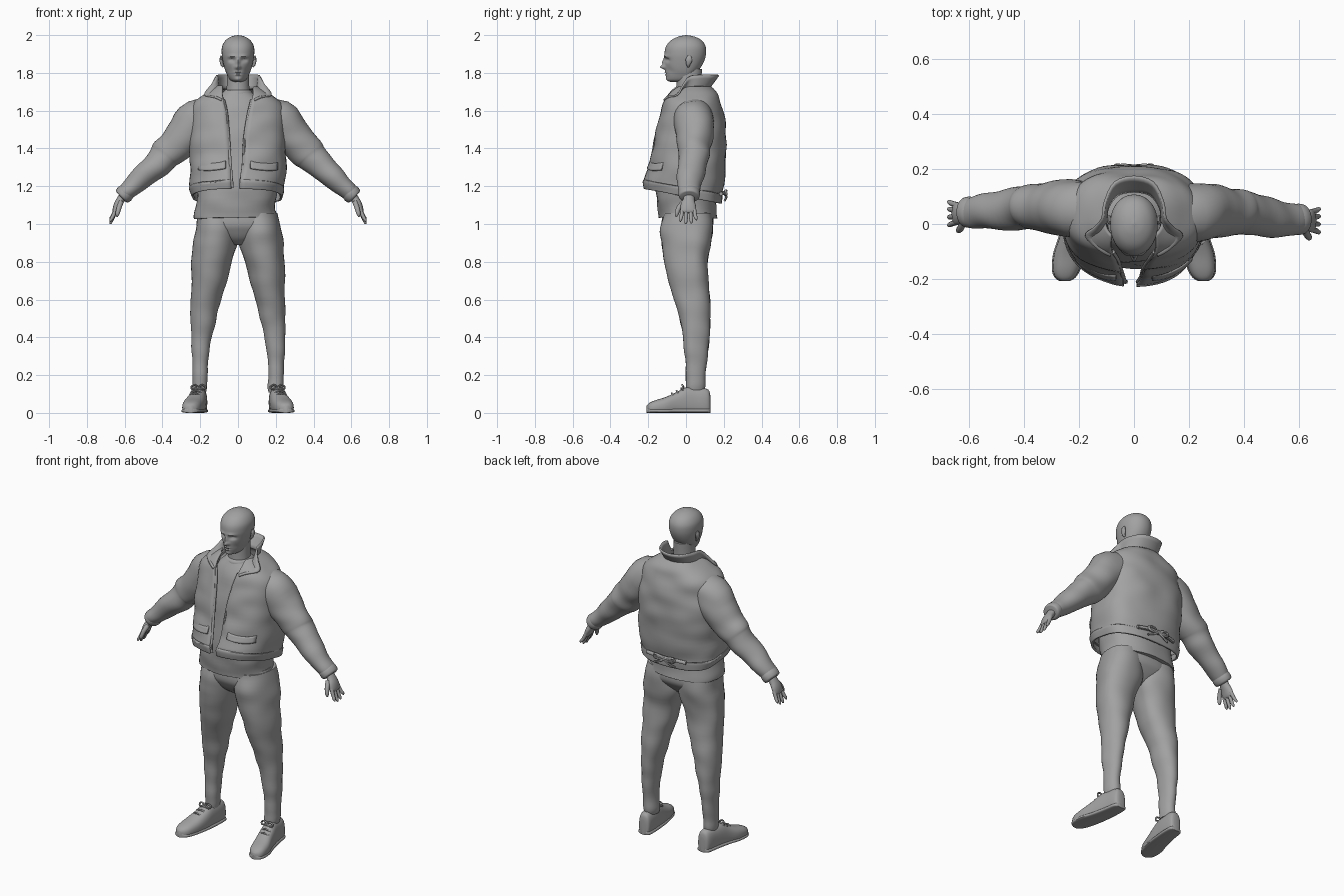
import bpy, bmesh, math
from mathutils import Vector, noise

grey = bpy.data.materials.new("plain_grey")
grey.diffuse_color = (0.36, 0.36, 0.36, 1)


def resample(rows, k):
    """Catmull-Rom interpolation of rows of numbers, k steps per span."""
    out = []
    for i in range(len(rows) - 1):
        p0, p1, p2, p3 = (rows[max(i - 1, 0)], rows[i], rows[i + 1], rows[min(i + 2, len(rows) - 1)])
        for s in range(k):
            t = s / k
            out.append([0.5 * (2 * b + (c - a) * t + (2 * a - 5 * b + 4 * c - d) * t * t
                               + (3 * b - a - 3 * c + d) * t ** 3) for a, b, c, d in zip(p0, p1, p2, p3)])
    return out + [list(rows[-1])]


def skin(name, rings, closed=True, caps=True, thick=0, wrinkle=0):
    bm = bmesh.new()
    vs = [[bm.verts.new(p) for p in r] for r in rings]
    n = len(rings[0])
    for a, b in zip(vs, vs[1:]):
        for j in range(n if closed else n - 1):
            m = (j + 1) % n
            bm.faces.new((a[j], a[m], b[m], b[j]))
    if caps and closed:
        bm.faces.new(vs[0])
        bm.faces.new(vs[-1])
    bmesh.ops.recalc_face_normals(bm, faces=bm.faces)
    if wrinkle:  # soft cloth folds
        bm.normal_update()
        for v in bm.verts:
            q = Vector((v.co.x * 7, v.co.y * 7, v.co.z * 12))
            v.co += v.normal * wrinkle * noise.noise(q)
    me = bpy.data.meshes.new(name)
    bm.to_mesh(me)
    bm.free()
    me.materials.append(grey)
    ob = bpy.data.objects.new(name, me)
    bpy.context.collection.objects.link(ob)
    if thick:
        mod = ob.modifiers.new("thickness", "SOLIDIFY")
        mod.thickness, mod.offset = thick, 0
    return ob


def sp(v, p):
    return math.copysign(abs(v) ** p, v)


def loft(name, rows, cy, e=2.3, n=40, k=4, **kw):
    """Upright loft. Row: z, centre x, half width, front y, back y[, right gap, left gap, tilt]."""
    rings, p = [], 2 / e
    for r in resample(rows, k):
        z, cx, a, yf, yb = r[:5]
        a = max(a, 0.001)
        gr, gl, tilt = r[5:] if len(r) > 5 else (0, 0, 0)
        t0, t1 = (math.asin(min(1, max(0, g / a) ** (1 / p))) for g in (gr, gl))
        span, ring = 2 * math.pi - t0 - t1, []
        for j in range(n):
            t = t0 + span * j / (n - 1 if len(r) > 5 else n)
            c = sp(math.cos(t), p)
            y = cy - c * (cy - yf if c > 0 else yb - cy)
            ring.append(Vector((cx + a * sp(math.sin(t), p), y, z - tilt * y)))
        rings.append(ring)
    return skin(name, rings, **kw)


def tube(name, rows, ref=(0, 1, 0), n=16, k=4, **kw):
    """Tube along a path. Row: x, y, z, radius across, radius along ref."""
    rs = resample(rows, k)
    rings = []
    for i, r in enumerate(rs):
        t = (Vector(rs[min(i + 1, len(rs) - 1)][:3]) - Vector(rs[max(i - 1, 0)][:3])).normalized()
        u = t.cross(Vector(ref)).normalized()
        v = u.cross(t)
        rings.append([Vector(r[:3]) + u * r[3] * math.cos(2 * math.pi * j / n)
                      + v * r[4] * math.sin(2 * math.pi * j / n) for j in range(n)])
    return skin(name, rings, **kw)


def cord(name, pts, r, ref=(0, 1, 0)):
    return tube(name, [(*p, r, r) for p in pts], ref, n=8, k=3)


def shoe_part(name, rows, s, grow, top):
    """Flat-bottomed shoe shape. Row: y, centre x, half width, height (capped at top)."""
    rings = []
    for y, x, w, h in resample(rows, 4):
        h = min(h, top)
        ring = []
        for j in range(28):
            t = 2 * math.pi * j / 28
            c, d = math.cos(t), math.sin(t)
            ring.append(Vector((s * x + (w + grow) * sp(c, .75), y, .42 * h + sp(d, .85 if d > 0 else .5) * h * (.58 if d > 0 else .42))))
        rings.append(ring)
    return skin(name, rings)


# Head, with the face pushed in and out by soft bumps
head = loft("head", [(1.752, 0, .02, -.08, -.03), (1.762, 0, .042, -.098, 0), (1.79, 0, .058, -.106, .04),
                     (1.82, 0, .07, -.109, .072), (1.86, 0, .08, -.112, .095), (1.9, 0, .086, -.114, .106),
                     (1.94, 0, .084, -.106, .104), (1.972, 0, .066, -.08, .083), (1.992, 0, .036, -.04, .045),
                     (2.0, 0, .002, 0, .004)], 0, 2.1, n=96, k=6)
bumps = [(0, 1.855, .009, .02, -.015), (0, 1.83, .014, .01, -.026), (0, 1.797, .018, .003, .005),
         (0, 1.804, .018, .004, -.006), (0, 1.789, .016, .004, -.006), (0, 1.766, .02, .01, -.006)]
for s in (-1, 1):
    bumps += [(s * .033, 1.868, .016, .009, .017), (s * .03, 1.888, .022, .006, -.007),
              (s * .033, 1.865, .009, .004, -.007), (s * .045, 1.81, .015, .02, .005)]
for v in head.data.vertices:
    if v.co.y < -.02:
        x, z = v.co.x, v.co.z
        v.co.y += sum(d * math.exp(-((x - bx) / sx) ** 2 - ((z - bz) / sz) ** 2) for bx, bz, sx, sz, d in bumps)
loft("neck", [(1.62, 0, .07, -.06, .09), (1.72, 0, .06, -.05, .08), (1.82, 0, .058, -.05, .085)], .01, 2)

# Shirt with round neckline and loose hem
loft("shirt", [(1.03, -.015, .215, -.145, .168), (1.04, -.015, .216, -.148, .166), (1.1, -.012, .214, -.152, .16),
               (1.2, 0, .212, -.16, .155), (1.4, 0, .2, -.142, .15), (1.55, 0, .18, -.12, .14),
               (1.65, 0, .125, -.088, .12), (1.695, 0, .074, -.064, .09), (1.705, 0, .064, -.056, .084)],
     .01, wrinkle=.01)
loft("shirt_neckband", [(1.685, 0, .08, -.068, .092), (1.7, 0, .074, -.065, .09), (1.71, 0, .064, -.056, .084)], .01, 2)

# Open jacket body
jacket = [(1.145, -.005, .236, -.212, .185, .014, .03, .2), (1.185, -.005, .246, -.216, .188, .014, .032, .18),
          (1.2, -.005, .243, -.211, .185, .016, .034, .16), (1.3, 0, .25, -.192, .203, .027, .04, .03),
          (1.4, 0, .25, -.172, .21, .03, .045, 0), (1.5, 0, .25, -.152, .205, .04, .052, 0),
          (1.58, 0, .245, -.132, .19, .055, .06, 0), (1.645, 0, .222, -.115, .177, .07, .075, 0),
          (1.69, 0, .165, -.092, .16, .08, .082, 0), (1.725, 0, .104, -.06, .125, .08, .08, 0)]
loft("jacket_body", jacket, .03, 2.5, n=72, k=5, thick=.012, wrinkle=.01, closed=False)


def chest(x, z, lift):
    """Point lifted off the front of the jacket."""
    r = min(resample(jacket, 12), key=lambda q: abs(q[0] - z))
    c = max(0, 1 - (abs(x - r[1]) / r[2]) ** 2.5) ** .4
    y = .03 - c * (.03 - r[3]) - lift
    return Vector((x, y, z - r[7] * y))


for s, side in ((-1, "left"), (1, "right")):
    # Pocket flaps and front edge
    skin(side + "_pocket_flap", [[chest(s * (.065 + .145 * i / 10), 1.277 - .008 * i / 10 + .01 * abs(i / 5 - 1) ** 3
                                        + .045 * j / 4, .004 + .009 * (1 - j / 4)) for i in range(11)]
                                 for j in range(5)], closed=False, thick=.008)
    edge = [(1.15, .014, .03), (1.2, .016, .034), (1.3, .027, .04), (1.45, .035, .05), (1.58, .055, .06), (1.66, .074, .077)]
    cord(side + "_front_edge", [chest(s * (r if s > 0 else l), z, -.002) for z, r, l in edge], .008)

# Wide collar with spread points
half = [(0, .118, 1.715, 0, .172, 1.788), (.06, .105, 1.715, .07, .15, 1.79), (.095, .06, 1.71, .105, .08, 1.79),
        (.1, .01, 1.7, .115, .02, 1.782), (.095, -.03, 1.69, .145, -.015, 1.735), (.09, -.055, 1.68, .178, -.045, 1.685),
        (.085, -.075, 1.67, .125, -.098, 1.672), (.077, -.088, 1.662, .088, -.118, 1.655)]
full = [(-r[0], r[1], r[2], -r[3], r[4], r[5]) for r in half[:0:-1]] + half
skin("collar", [[Vector(r[:3]).lerp(Vector(r[3:]), j / 4) for j in range(5)] for r in resample(full, 4)],
     closed=False, thick=.01)

# Tied strap at the back of the hem
cord("back_strap", [(-.13, .185, 1.16), (-.06, .2, 1.165), (0, .205, 1.165), (.06, .2, 1.165), (.13, .185, 1.16)], .011)
for s, side in ((-1, "left"), (1, "right")):
    cord(side + "_strap_loop", [(0, .2, 1.16), (s * .03, .213, 1.175), (s * .065, .21, 1.175),
                                (s * .06, .213, 1.155), (0, .208, 1.155)], .007)
    cord(side + "_strap_end", [(0, .21, 1.16), (s * .03, .213, 1.14), (s * .07, .205, 1.125)], .006)

# Hips
loft("trouser_hips", [(1.07, 0, .2, -.125, .14), (1.0, 0, .216, -.128, .145), (.96, 0, .205, -.112, .125),
                      (.92, 0, .11, -.085, .09), (.89, 0, .03, -.045, .055)], .01, 2.3)

for s, side in ((-1, "left"), (1, "right")):
    dy = -.013 * s
    # Sleeve with elbow folds, then cuff
    arm = [(.1, .045, 1.575, .085, .1), (.21, .048, 1.55, .113, .108), (.28, .052, 1.472, .104, .1),
           (.335, .053, 1.41, .094, .09), (.375, .052, 1.372, .088, .085), (.395, .05, 1.35, .081, .08),
           (.43, .046, 1.315, .075, .077), (.5, .037, 1.25, .063, .07), (.55, .032, 1.205, .055, .064),
           (.585, .03, 1.175, .048, .058), (.605, .03, 1.155, .04, .05)]
    tube(side + "_sleeve", [(s * x, y + dy * min(1, x / .5), z, a, b) for x, y, z, a, b in arm], n=36, wrinkle=.01)
    cuff = [(.588, .03, 1.172, .046, .055), (.6, .03, 1.16, .049, .057), (.614, .03, 1.145, .045, .053),
            (.618, .03, 1.141, .03, .04)]
    tube(side + "_cuff", [(s * x, y + dy, z, a, b) for x, y, z, a, b in cuff], n=28)
    # Hand
    palm = [(.595, .03, 1.165, .024, .03), (.62, .028, 1.13, .022, .03), (.638, .025, 1.1, .02, .04),
            (.65, .025, 1.07, .015, .041), (.655, .025, 1.058, .007, .034)]
    tube(side + "_palm", [(s * x, y + dy, z, a, b) for x, y, z, a, b in palm], n=20)
    fingers = [(-.031, -.042, 1.012), (-.01, -.013, 1.0), (.012, .016, 1.003), (.031, .042, 1.02)]
    for i, (y0, y1, z) in enumerate(fingers):
        path = [(.645, y0, 1.08, .011), (.662, (y0 + y1) / 2, (1.07 + z) / 2, .01),
                (.673, y1, z + .01, .008), (.676, y1, z, .003)]
        tube(f"{side}_finger_{i + 1}", [(s * x, y + .025 + dy, zz, r, r) for x, y, zz, r in path], n=10)
    thumb = [(.62, 0, 1.115, .014), (.63, -.025, 1.085, .013), (.638, -.036, 1.055, .011), (.64, -.038, 1.038, .004)]
    tube(side + "_thumb", [(s * x, y + dy, z, r, r) for x, y, z, r in thumb], n=10)
    # Ear
    tube(side + "_ear", [(s * .077, .013, 1.832, .005, .005), (s * .085, .012, 1.845, .008, .011),
                         (s * .09, .016, 1.87, .008, .018), (s * .088, .018, 1.89, .004, .009)], n=14)
    # Trouser leg
    leg = [(1.06, .11, .1, -.12, .135), (.98, .113, .112, -.134, .145), (.9, .121, .119, -.13, .133),
           (.8, .14, .105, -.114, .115), (.7, .153, .094, -.092, .12), (.6, .17, .08, -.062, .126),
           (.5, .182, .068, -.036, .13), (.4, .194, .055, -.014, .125), (.3, .2, .046, -.005, .115),
           (.2, .2, .038, 0, .1), (.14, .2, .04, 0, .1), (.11, .2, .036, .005, .095)]
    loft(side + "_trouser_leg", [(z, s * c, a, f, b) for z, c, a, f, b in leg], .04, 2.1, wrinkle=.007)
    # Shoe upper and sole, toes turned out
    shoe = [(.129, .2, .018, .09), (.122, .2, .032, .118), (.1, .202, .039, .13), (.05, .206, .043, .135),
            (0, .213, .046, .135), (-.05, .222, .05, .11), (-.11, .237, .054, .083), (-.165, .247, .048, .066),
            (-.195, .251, .034, .052), (-.208, .252, .014, .038)]
    shoe_part(side + "_shoe", shoe, s, 0, 1)
    shoe_part(side + "_sole", shoe, s, .004, .026)
    # Laces and bow
    for i in range(3):
        y, x, z = -.025 - .025 * i, .216 + .006 * i, .13 - .013 * i
        cord(f"{side}_lace_{i + 1}", [(s * x - .028, y + .01, z - .012), (s * x, y, z), (s * x + .028, y + .01, z - .012)], .005)
    for d in (-1, 1):
        cord(f"{side}_bow_{'inner' if d < 0 else 'outer'}",
             [(s * .21, -.012, .135), (s * .21 + d * .02, -.02, .148), (s * .21 + d * .038, -.016, .136),
              (s * .21 + d * .028, -.024, .125), (s * .21, -.016, .134)], .005)

# Smooth shading with crisp edges
for ob in bpy.context.collection.objects:
    ob.select_set(True)
bpy.context.view_layer.objects.active = head
bpy.ops.object.shade_smooth_by_angle(angle=math.radians(45))
